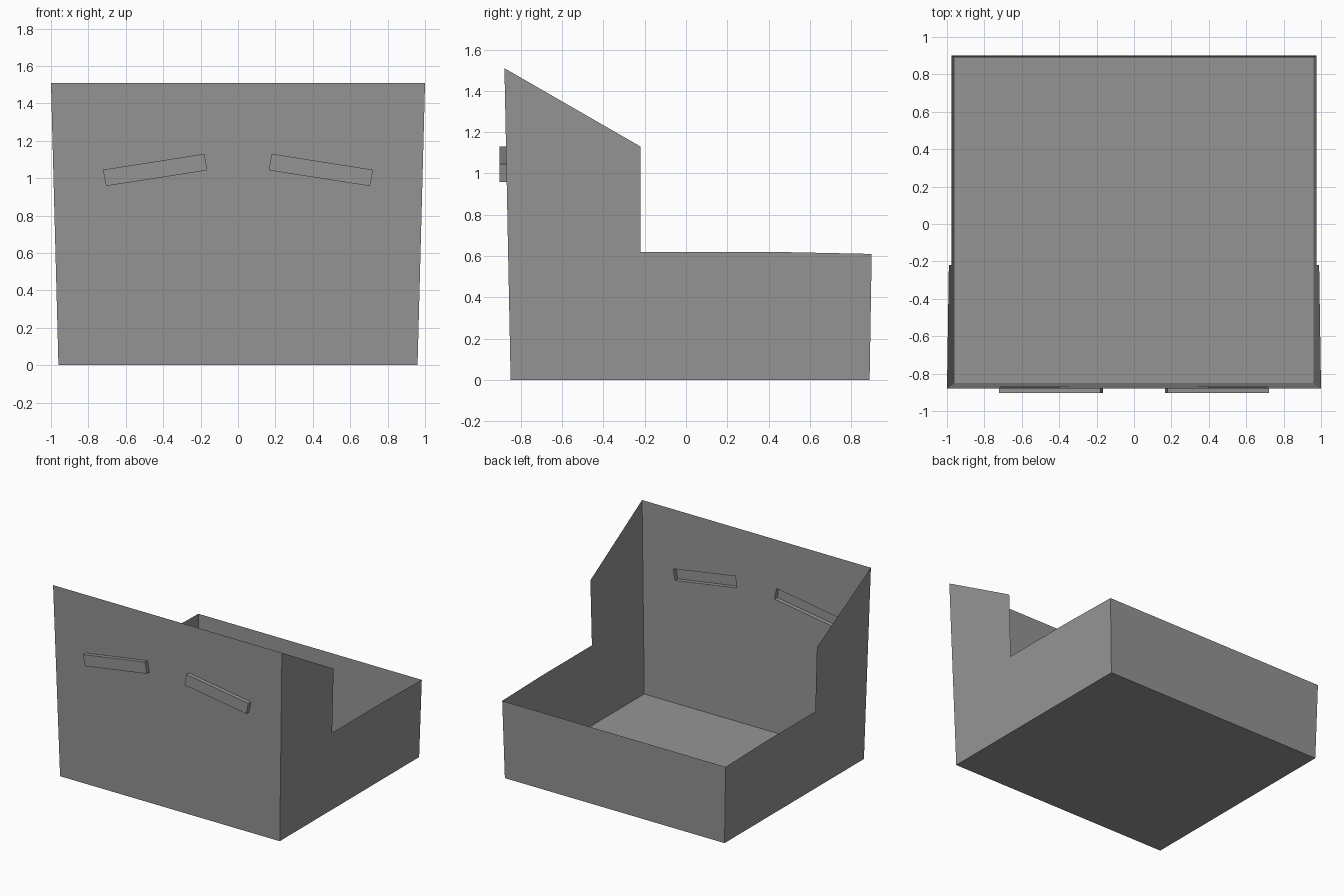
import bpy
import bmesh

if "Cube" in bpy.data.objects:
    bpy.data.objects.remove(bpy.data.objects["Cube"])

grey = bpy.data.materials.new("mid grey")
grey.diffuse_color = (0.30, 0.30, 0.30, 1)
grey.use_nodes = True
grey.node_tree.nodes["Principled BSDF"].inputs["Base Color"].default_value = grey.diffuse_color

HEIGHT = 1.51


def half_width(z):
    return 0.96 + 0.04 * z / HEIGHT


def front_y(z):
    return -0.85 - 0.03 * z / HEIGHT


def mirrored_part(name, polygons):
    """Build the +x half from polygons and mirror it across x = 0."""
    bm = bmesh.new()
    for poly in polygons:
        bm.faces.new([bm.verts.new(p) for p in poly])
    bmesh.ops.remove_doubles(bm, verts=bm.verts, dist=0.0005)
    mesh = bpy.data.meshes.new(name)
    bm.to_mesh(mesh)
    bm.free()
    mesh.materials.append(grey)
    obj = bpy.data.objects.new(name, mesh)
    bpy.context.collection.objects.link(obj)
    mirror = obj.modifiers.new("Mirror", 'MIRROR')
    mirror.use_clip = True
    return obj


# Floor
mirrored_part("floor", [[(0, 0.89, 0), (0.96, 0.89, 0),
                         (0.96, -0.85, 0), (0, -0.85, 0)]])

# Stepped side walls, leaning slightly outward
profile = [(-0.85, 0), (0.89, 0), (0.90, 0.61), (0.42, 0.62),
           (-0.22, 0.62), (-0.22, 1.13), (-0.88, HEIGHT)]
mirrored_part("side_walls", [[(half_width(z), y, z) for y, z in profile]])

# Low back wall
mirrored_part("back_wall", [[(0.96, 0.89, 0), (0, 0.89, 0), (0, 0.90, 0.61),
                             (half_width(0.61), 0.90, 0.61)]])

# Tall front wall with two slanted pockets pushed outward, open on the inside
outer = [(0, 0), (0.96, 0), (1.0, HEIGHT), (0, HEIGHT)]
slot = [(0.165, 1.042), (0.705, 0.958), (0.722, 1.045), (0.18, 1.13)]
wall_outer = [(x, front_y(z), z) for x, z in outer]
wall_slot = [(x, front_y(z), z) for x, z in slot]
cap = [(x, -0.903, z) for x, z in slot]
faces = [cap]
for i in range(4):
    j = (i + 1) % 4
    faces.append([wall_outer[i], wall_outer[j], wall_slot[j], wall_slot[i]])
    faces.append([wall_slot[i], wall_slot[j], cap[j], cap[i]])
mirrored_part("front_wall", faces)
